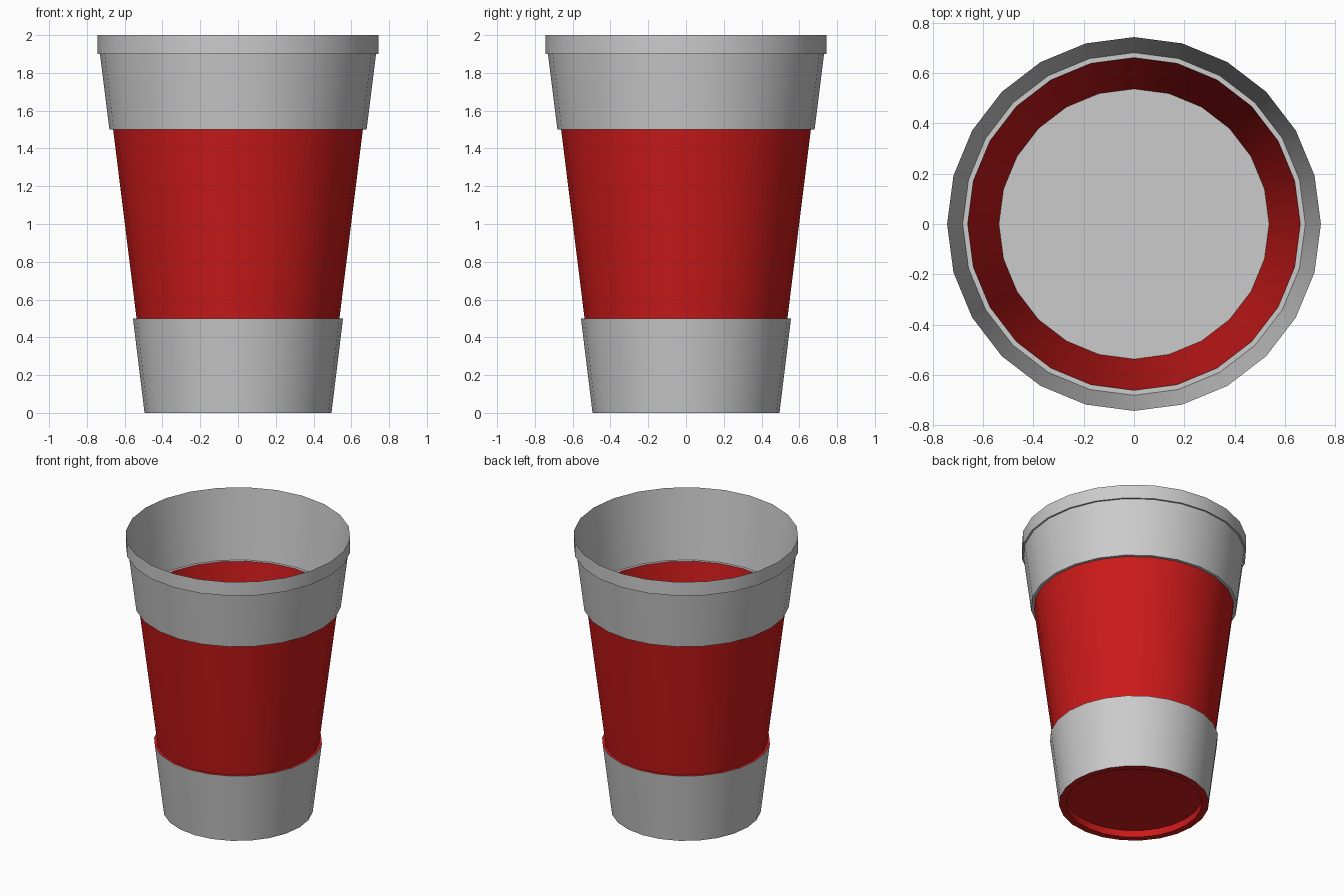
import bpy, bmesh
from math import cos, sin, pi, radians

if "Cube" in bpy.data.objects:
    bpy.data.objects.remove(bpy.data.objects["Cube"])

SIDES = 24

red = bpy.data.materials.new("red")
red.diffuse_color = (0.6, 0.01, 0.01, 1)
red.use_nodes = True
red.node_tree.nodes["Principled BSDF"].inputs["Base Color"].default_value = red.diffuse_color


def revolve(name, profile, material=None, cap=None):
    """Turn (radius, z) points about z; cap fills one ring, by its index."""
    bm = bmesh.new()
    rings = [[bm.verts.new((r * cos(2 * pi * i / SIDES), r * sin(2 * pi * i / SIDES), z))
              for i in range(SIDES)] for r, z in profile]
    for a, b in zip(rings, rings[1:]):
        for i in range(SIDES):
            j = (i + 1) % SIDES
            bm.faces.new((a[i], a[j], b[j], b[i]))
    if cap is not None:
        # first ring of a profile is a bottom (faces down), a lone ring faces up
        ring = rings[cap]
        bm.faces.new(ring if len(rings) == 1 else ring[::-1])
    mesh = bpy.data.meshes.new(name)
    bm.to_mesh(mesh)
    bm.free()
    if material:
        mesh.materials.append(material)
    ob = bpy.data.objects.new(name, mesh)
    bpy.context.collection.objects.link(ob)
    bpy.ops.object.select_all(action='DESELECT')
    ob.select_set(True)
    bpy.context.view_layer.objects.active = ob
    bpy.ops.object.shade_smooth_by_angle(angle=radians(30))
    return ob


# recessed underside
revolve("cup_base", [(0.45, 0.05), (0.45, 0), (0.495, 0)], red, cap=0)
# plain lower band
revolve("lower_band", [(0.495, 0), (0.556, 0.5)])
# inner floor
revolve("cup_floor", [(0.537, 0.5)], cap=0)
# coloured middle with its small ledge
revolve("red_sleeve", [(0.556, 0.5), (0.537, 0.5), (0.661, 1.5)], red)
# upper band, with the step under it
revolve("upper_band", [(0.661, 1.5), (0.681, 1.5), (0.731, 1.9), (0.743, 2)])
# straight lip round the mouth
revolve("lip", [(0.731, 1.9), (0.743, 1.9), (0.743, 2)])
